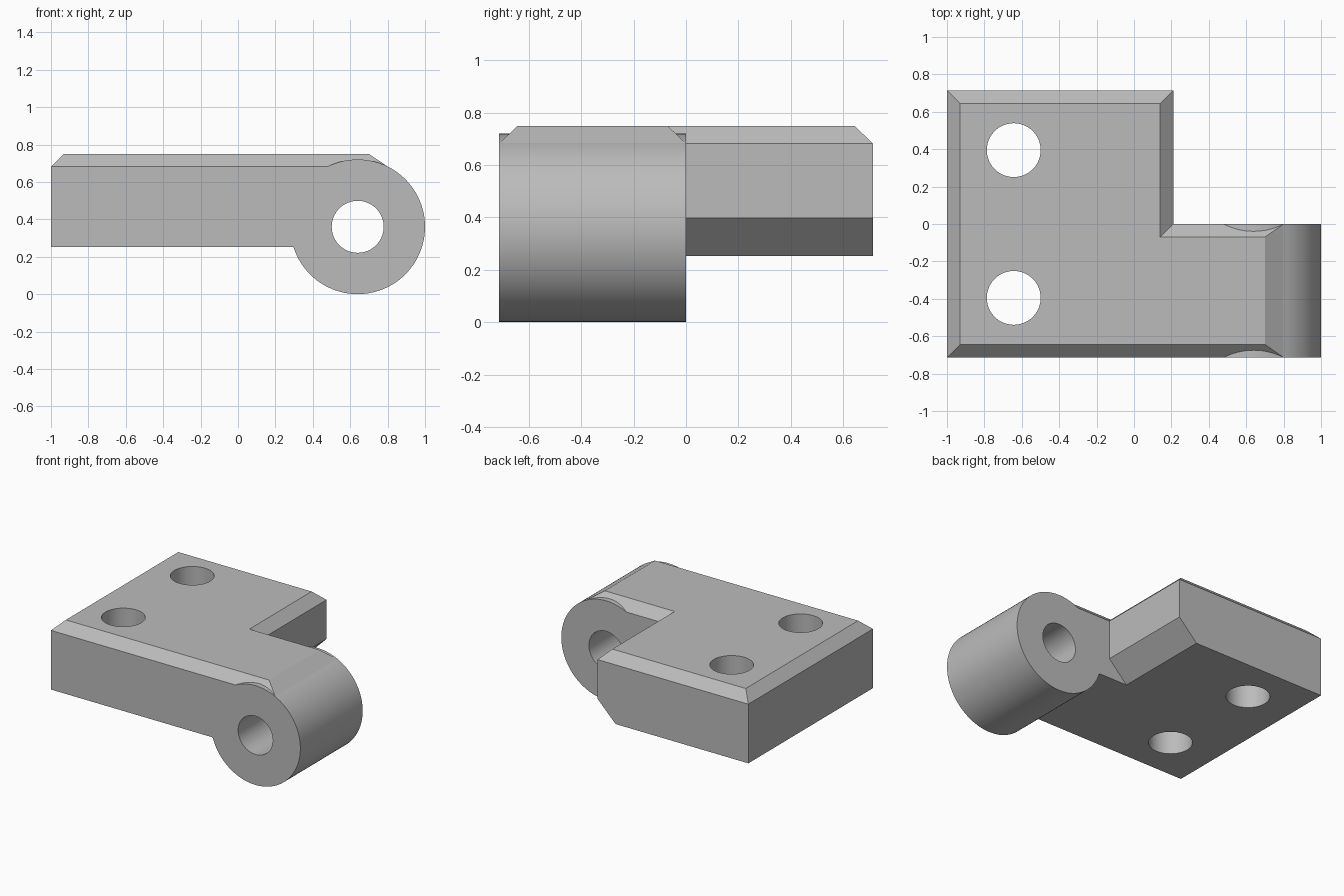
import bpy
import bmesh
from math import pi, radians
from mathutils import Matrix

cube = bpy.data.objects.get("Cube")
if cube:
    bpy.data.objects.remove(cube, do_unlink=True)

HALF_DEPTH = 0.714
BOTTOM, SHOULDER, TOP = 0.253, 0.682, 0.75
CHAMFER = 0.07
WING_X = 0.21
ARM_X = 0.80
PIN_X, PIN_Z, BARREL_R = 0.64, 0.36, 0.36

# One grey for the whole part
grey = bpy.data.materials.new("plain grey")
grey.use_nodes = True
colour = (0.5, 0.5, 0.5, 1)
grey.diffuse_color = colour
grey.node_tree.nodes["Principled BSDF"].inputs["Base Color"].default_value = colour


def make_object(name, bm):
    bmesh.ops.recalc_face_normals(bm, faces=bm.faces)
    mesh = bpy.data.meshes.new(name)
    bm.to_mesh(mesh)
    bm.free()
    mesh.materials.append(grey)
    obj = bpy.data.objects.new(name, mesh)
    bpy.context.collection.objects.link(obj)
    return obj


def loft(name, loops):
    """Solid skinned through matching closed loops, capped at both ends."""
    bm = bmesh.new()
    rings = [[bm.verts.new(p) for p in loop] for loop in loops]
    n = len(rings[0])
    for low, high in zip(rings, rings[1:]):
        for i in range(n):
            j = (i + 1) % n
            bm.faces.new((low[i], low[j], high[j], high[i]))
    bm.faces.new(rings[0])
    bm.faces.new(rings[-1])
    return make_object(name, bm)


def cylinder(name, radius, depth, centre, along_y=False, segments=96):
    bm = bmesh.new()
    matrix = Matrix.Translation(centre)
    if along_y:
        matrix = matrix @ Matrix.Rotation(pi / 2, 4, "X")
    bmesh.ops.create_cone(bm, cap_ends=True, segments=segments, radius1=radius,
                          radius2=radius, depth=depth, matrix=matrix)
    return make_object(name, bm)


def combine(target, tool, operation):
    tool.hide_render = True
    mod = target.modifiers.new(tool.name, "BOOLEAN")
    mod.operation = operation
    mod.solver = "EXACT"
    mod.object = tool
    bpy.context.view_layer.objects.active = target
    bpy.ops.object.modifier_apply(modifier=mod.name)
    bpy.data.objects.remove(tool, do_unlink=True)


def outline(z, inset=0, end_inset=0):
    """L-shaped plan, optionally drawn in from every side."""
    left, edge = -1 + inset, HALF_DEPTH - inset
    wing, arm = WING_X - inset, ARM_X - end_inset
    plan = [(left, -edge), (arm, -edge), (arm, -inset),
            (wing, -inset), (wing, edge), (left, edge)]
    return [(x, y, z) for x, y in plan]


# L-shaped plate with a chamfered top rim
hinge = loft("hinge_leaf", [outline(BOTTOM), outline(SHOULDER),
                            outline(TOP, CHAMFER, 0.10)])

# Sloped relief under the wing, beside the barrel
relief = [(WING_X - 0.145, BOTTOM), (WING_X + 0.05, BOTTOM + 0.195),
          (WING_X + 0.05, BOTTOM - 0.1), (WING_X - 0.245, BOTTOM - 0.1)]
combine(hinge, loft("relief_cutter", [[(x, y, z) for x, z in relief]
                                      for y in (0, 1)]), "DIFFERENCE")

# Barrel
combine(hinge, cylinder("barrel", BARREL_R, HALF_DEPTH,
                        (PIN_X, -HALF_DEPTH / 2, PIN_Z), True), "UNION")

# Pin bore and the two screw holes
combine(hinge, cylinder("pin_bore", 0.139, 2,
                        (PIN_X, -HALF_DEPTH / 2, PIN_Z), True, 64), "DIFFERENCE")
for side in (-1, 1):
    combine(hinge, cylinder("screw_hole", 0.144, 2,
                            (-0.643, side * 0.395, 0.5), segments=64), "DIFFERENCE")

# Smooth the round walls, keep the edges crisp
bpy.ops.object.select_all(action="DESELECT")
hinge.select_set(True)
bpy.context.view_layer.objects.active = hinge
bpy.ops.object.shade_smooth_by_angle(angle=radians(8))
